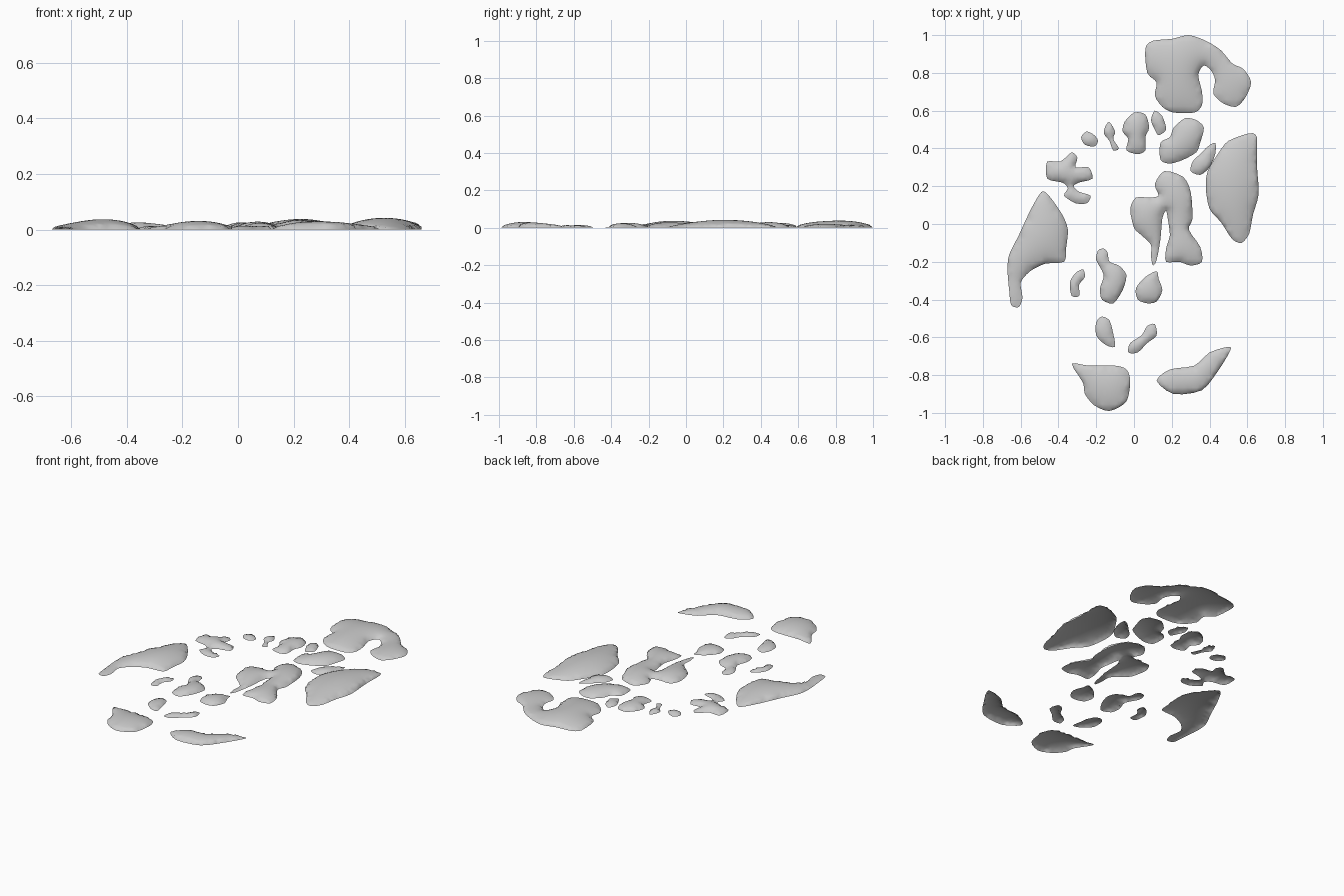
import bpy
import bmesh
import math
from mathutils import Vector
from mathutils.geometry import delaunay_2d_cdt

cube = bpy.data.objects.get("Cube")
if cube:
    bpy.data.objects.remove(cube)

GRID = 0.018
UNIT = 0.01   # outlines are written in hundredths

stone = bpy.data.materials.new("light grey stone")
stone.use_nodes = True
stone.diffuse_color = (0.6, 0.6, 0.6, 1)
stone.node_tree.nodes["Principled BSDF"].inputs["Base Color"].default_value = stone.diffuse_color


def rounded_outline(points, steps=3):
    """Closed curve running through all the given points."""
    points = [Vector(p) * UNIT for p in points]
    count = len(points)
    curve = []
    for i in range(count):
        before, start, end, after = (points[(i + k) % count] for k in (-1, 0, 1, 2))
        # softened tangents keep the corners a little angular
        tangent_in = (end - before) * 0.4
        tangent_out = (after - start) * 0.4
        for s in range(steps):
            t = s / steps
            ease = t * t * (3 - 2 * t)
            curve.append(start * (1 - ease) + end * ease
                         + tangent_in * t * (1 - t) ** 2
                         - tangent_out * t * t * (1 - t))
    return curve


def fill_outline(curve):
    """Triangulated sheet inside the outline, with an even grid of inner points."""
    xs = [p.x for p in curve]
    ys = [p.y for p in curve]
    rim = len(curve)
    columns = math.ceil((max(xs) - min(xs)) / GRID)
    rows = math.ceil((max(ys) - min(ys)) / GRID)
    inner = []
    for row in range(rows):
        for column in range(columns):
            shift = 0.5 * (row % 2)
            p = Vector((min(xs) + GRID * (column + shift), min(ys) + GRID * row))
            if min((p - q).length for q in curve) > GRID * 0.5:
                inner.append(p)
    edges = [(i, (i + 1) % rim) for i in range(rim)]
    verts, _, faces, *_ = delaunay_2d_cdt(curve + inner, edges, [], 1, 0.00001)
    return verts, faces


def mound(name, height, *outline):
    """Shallow open dome that swells up from a flat outline."""
    verts, faces = fill_outline(rounded_outline(outline))
    bm = bmesh.new()
    sheet = [bm.verts.new((v.x, v.y, 0)) for v in verts]
    for face in faces:
        bm.faces.new([sheet[i] for i in face])
    bmesh.ops.delete(bm, geom=[v for v in bm.verts if not v.link_faces], context='VERTS')

    # inflate like a membrane pinned at the rim
    bm.verts.index_update()
    links = [(v.index, [e.other_vert(v).index for e in v.link_edges])
             for v in bm.verts if not v.is_boundary]
    swell = [0.0] * len(bm.verts)
    for _ in range(160):
        for i, near in links:
            swell[i] = 1 + sum(swell[k] for k in near) / len(near)
    top = max(swell) or 1
    for v in bm.verts:
        v.co.z = height * (swell[v.index] / top) ** 0.7

    bmesh.ops.recalc_face_normals(bm, faces=bm.faces)
    if sum(f.normal.z for f in bm.faces) < 0:
        bmesh.ops.reverse_faces(bm, faces=bm.faces)
    for f in bm.faces:
        f.smooth = True
    mesh = bpy.data.meshes.new(name)
    bm.to_mesh(mesh)
    bm.free()
    mesh.materials.append(stone)
    obj = bpy.data.objects.new(name, mesh)
    bpy.context.scene.collection.objects.link(obj)


# large mounds
mound("back_hook_mound", 0.038,
      (6, 93), (10, 97), (20, 98), (29, 100), (38, 97), (46, 92), (52, 85), (58, 82),
      (62, 75), (59, 67), (54, 62), (47, 64), (42, 69), (43, 76), (41, 81), (37, 84),
      (34, 79), (36, 70), (36, 63), (32, 59), (21, 59), (15, 62), (11, 68), (12, 75), (7, 80))
mound("left_long_mound", 0.042,
      (61, 48), (65, 46), (65, 32), (66, 16), (63, 5), (61, -5), (57, -10),
      (52, -8), (46, 1), (40, 8), (38, 19), (39, 28), (45, 38), (50, 44))
mound("right_tailed_mound", 0.037,
      (-49, 17), (-45, 15), (-38, 5), (-35, -3), (-36, -13), (-37, -20), (-47, -21),
      (-55, -25), (-60, -31), (-59, -39), (-61, -44), (-65, -43), (-66, -36),
      (-67, -24), (-66, -16), (-61, -6), (-55, 7))
mound("centre_forked_mound", 0.034,
      (-2, 8), (1, 14), (8, 14), (13, 15), (11, 21), (16, 28), (26, 25), (30, 17), (31, 3),
      (29, -3), (35, -12), (36, -20), (30, -22), (24, -20), (17, -20), (17, -13), (19, -6),
      (18, 2), (17, 7), (15, 3), (14, -8), (12, -19), (10, -22), (9, -17), (9, -11),
      (4, -6), (0, -2))

# front mounds
mound("front_right_mound", 0.031,
      (-33, -74), (-24, -75), (-10, -75), (-4, -77), (-2, -83), (-4, -94),
      (-13, -99), (-21, -96), (-26, -90), (-27, -84))
mound("front_left_mound", 0.029,
      (50, -65), (51, -67), (45, -77), (36, -88), (21, -90), (12, -83),
      (19, -77), (32, -75), (40, -68))

# medium mounds
mound("back_oval_mound", 0.03,
      (27, 56), (33, 55), (37, 51), (35, 43), (33, 38), (26, 34), (19, 32),
      (14, 34), (14, 43), (19, 46), (21, 51))
mound("right_star_mound", 0.026,
      (-46, 33), (-39, 33), (-33, 38), (-30, 35), (-31, 30), (-24, 30), (-22, 24),
      (-29, 22), (-32, 20), (-29, 17), (-23, 15), (-25, 11), (-31, 11), (-37, 15),
      (-35, 19), (-38, 22), (-46, 24))
mound("back_middle_mound", 0.026,
      (0, 59), (6, 58), (8, 51), (6, 46), (6, 39), (2, 37), (-4, 39), (-3, 45),
      (-6, 49), (-5, 54))
mound("middle_necked_mound", 0.026,
      (-16, -13), (-14, -15), (-13, -20), (-8, -22), (-4, -27), (-6, -35), (-11, -42),
      (-17, -40), (-18, -34), (-16, -27), (-20, -19), (-19, -14))
mound("middle_round_mound", 0.024,
      (12, -25), (13, -29), (15, -35), (12, -41), (7, -42), (2, -40), (1, -34), (6, -28))

# small mounds
mound("left_sliver_mound", 0.019,
      (43, 43), (43, 37), (40, 30), (35, 26), (30, 28), (31, 33), (35, 37), (39, 41))
mound("back_drop_mound", 0.014,
      (11, 60), (15, 57), (17, 50), (13, 47), (11, 50), (9, 55))
mound("back_bent_mound", 0.013,
      (-13, 54), (-10, 49), (-11, 45), (-8, 40), (-11, 39), (-13, 44), (-16, 48), (-15, 52))
mound("back_pebble_mound", 0.013,
      (-25, 49), (-21, 47), (-19, 44), (-21, 41), (-26, 42), (-28, 46))
mound("middle_bean_mound", 0.013,
      (-27, -24), (-26, -28), (-29, -32), (-29, -38), (-33, -38), (-34, -31), (-31, -26))
mound("front_leaf_mound", 0.015,
      (-17, -49), (-13, -51), (-11, -58), (-10, -65), (-15, -64), (-20, -59), (-20, -52))
mound("front_slanted_mound", 0.014,
      (11, -53), (12, -59), (7, -63), (2, -68), (-3, -68), (-2, -63), (4, -59), (7, -54))
